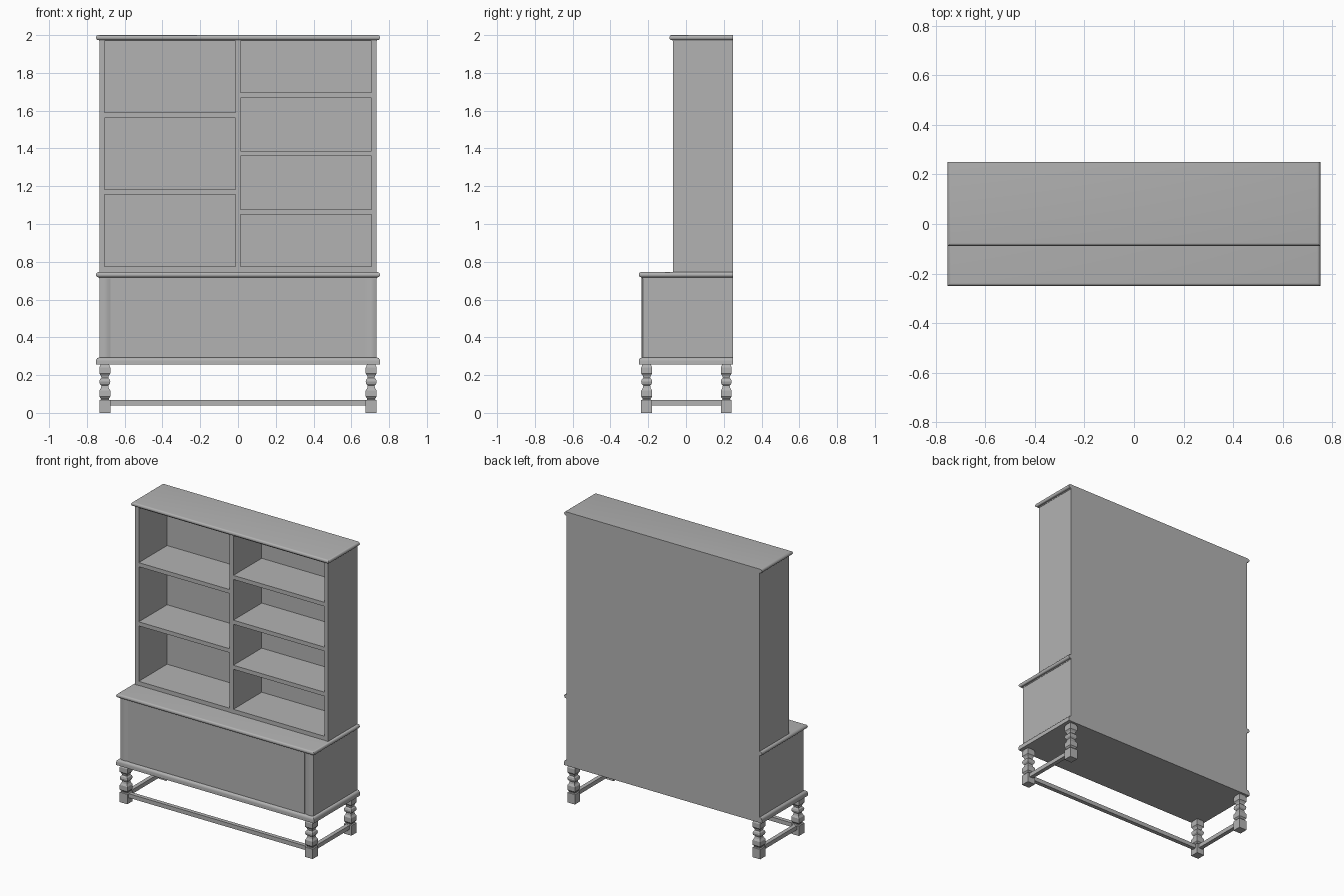
import bpy, bmesh, math

old = bpy.data.objects.get("Cube")
if old:
    bpy.data.objects.remove(old, do_unlink=True)

grey = bpy.data.materials.new("plain grey")
grey.use_nodes = True
colour = (0.45, 0.45, 0.45, 1)
grey.diffuse_color = colour
grey.node_tree.nodes["Principled BSDF"].inputs["Base Color"].default_value = colour

BACK = 0.25      # rear plane
HALF = 0.734     # half width of the carcass
INNER = 0.706    # inside face of the upper sides
LOW_FRONT = -0.228
UP_FRONT = -0.07
LEDGE = 0.745    # top of the lower cabinet
TOP = 2.0


def loft(name, rings):
    """Join a stack of equal rings of points, and cap both ends."""
    bm = bmesh.new()
    loops = [[bm.verts.new(p) for p in ring] for ring in rings]
    n = len(loops[0])
    for a, b in zip(loops, loops[1:]):
        for i in range(n):
            j = (i + 1) % n
            bm.faces.new((a[i], a[j], b[j], b[i]))
    bm.faces.new(loops[0][::-1])
    bm.faces.new(loops[-1])
    bmesh.ops.recalc_face_normals(bm, faces=bm.faces)
    mesh = bpy.data.meshes.new(name)
    bm.to_mesh(mesh)
    bm.free()
    mesh.materials.append(grey)
    ob = bpy.data.objects.new(name, mesh)
    bpy.context.collection.objects.link(ob)
    return ob


def rect(x0, x1, y0, y1, z):
    return [(x0, y0, z), (x1, y0, z), (x1, y1, z), (x0, y1, z)]


def box(name, x0, x1, y0, y1, z0, z1):
    return loft(name, [rect(x0, x1, y0, y1, z) for z in (z0, z1)])


def moulded_board(name, front, profile):
    """Board with a moulded edge on front and sides, flush at the back."""
    return loft(name, [rect(-HALF - o, HALF + o, front - o, BACK, z) for o, z in profile])


def bullnose(z0, z1, out):
    """Small fillet below a half-round edge."""
    r = (z1 - z0 - 0.006) / 2
    mid = z1 - r
    steps = [math.pi * (i / 8 - 0.5) for i in range(9)]
    edge = [(out - 0.012 + 0.012 * math.cos(a), mid + r * math.sin(a)) for a in steps]
    return [(0.002, z0), (0.002, z0 + 0.006)] + edge


# Lower cabinet
box("lower_carcass", -HALF, HALF, LOW_FRONT, BACK, 0.285, 0.72)
box("front_panel", -0.668, 0.668, LOW_FRONT - 0.005, LOW_FRONT, 0.285, 0.72)
moulded_board("lower_top", LOW_FRONT - 0.004, bullnose(0.712, LEDGE, 0.018))
cove = [(0.018 - 0.014 * (1 - math.cos(a)), 0.274 + 0.018 * math.sin(a))
        for a in (math.pi / 2 * i / 5 for i in range(6))]
moulded_board("base_board", LOW_FRONT - 0.004, [(0.018, 0.255)] + cove)

# Bowed corner strips
for side, label in ((1, "left"), (-1, "right")):
    plan = [(side * (0.676 + 0.058 * i / 8),
             LOW_FRONT - 0.007 * math.sin(math.pi * i / 8)) for i in range(9)]
    plan += [(side * HALF, -0.2), (side * 0.676, -0.2)]
    loft(label + "_corner_strip", [[(x, y, z) for x, y in plan] for z in (0.285, 0.72)])

# Upper case
for side, label in ((1, "left"), (-1, "right")):
    x0, x1 = sorted((side * INNER, side * HALF))
    box(label + "_upper_side", x0, x1, UP_FRONT, BACK, LEDGE, 1.975)
box("centre_divider", -0.014, 0.014, UP_FRONT, BACK - 0.01, LEDGE, 1.975)
box("back_panel", -INNER, INNER, BACK - 0.012, BACK, LEDGE, 1.975)
moulded_board("cornice", UP_FRONT, bullnose(1.968, TOP, 0.018))

# Shelves, by the height of their upper face
bays = {"right": (-INNER, -0.014, (0.774, 1.183, 1.59)),
        "left": (0.014, INNER, (0.774, 1.077, 1.387, 1.695))}
for label, (x0, x1, heights) in bays.items():
    for n, z in enumerate(heights):
        box(f"{label}_shelf_{n + 1}", x0, x1, UP_FRONT, BACK - 0.012, z - 0.028, z)

# Square turned legs: half width and height
LEG = [(0.029, 0), (0.029, 0.068), (0.021, 0.07), (0.021, 0.076), (0.029, 0.086),
       (0.029, 0.118), (0.021, 0.131), (0.018, 0.145), (0.026, 0.153), (0.029, 0.165),
       (0.026, 0.177), (0.018, 0.185), (0.021, 0.197), (0.029, 0.208), (0.029, 0.24),
       (0.022, 0.256)]
LEG_X = 0.705
LEG_Y = {"front": -0.208, "rear": 0.213}
for side, label in ((1, "left"), (-1, "right")):
    x = side * LEG_X
    for end, y in LEG_Y.items():
        loft(f"{end}_{label}_leg", [rect(x - r, x + r, y - r, y + r, z) for r, z in LEG])
    box(label + "_stretcher", x - 0.014, x + 0.014, LEG_Y["front"], LEG_Y["rear"], 0.039, 0.067)
box("front_stretcher", -LEG_X, LEG_X, LEG_Y["front"] - 0.014, LEG_Y["front"] + 0.014, 0.039, 0.067)

# Smooth the rounded edges only
bpy.ops.object.select_all(action="DESELECT")
for ob in bpy.context.collection.objects:
    if ob.type == "MESH" and ob.name.endswith(("_top", "_board", "_strip", "cornice")):
        ob.select_set(True)
        bpy.context.view_layer.objects.active = ob
bpy.ops.object.shade_smooth_by_angle(angle=math.radians(35))
